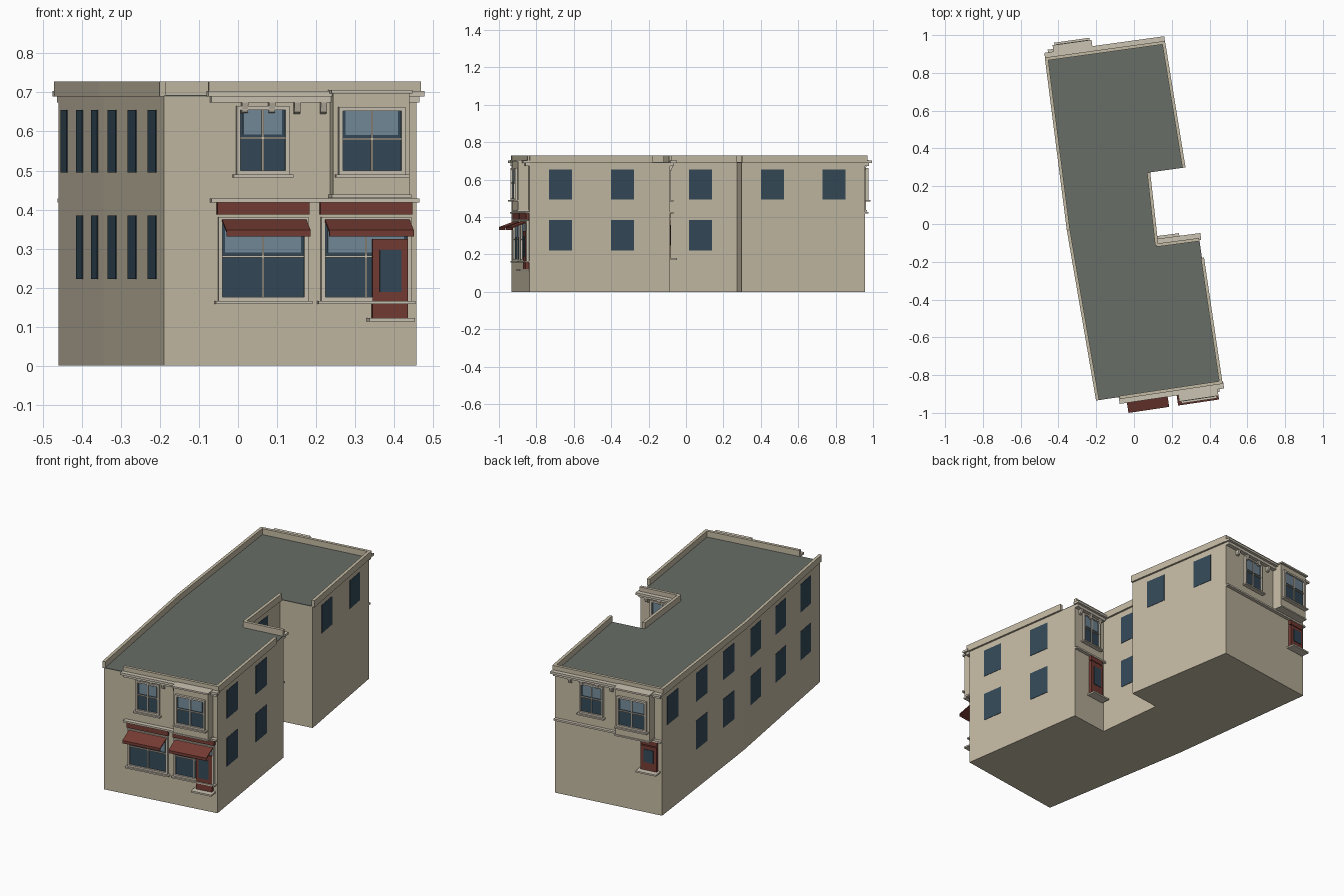
import bpy, bmesh
from mathutils import Vector

if "Cube" in bpy.data.objects:
    bpy.data.objects.remove(bpy.data.objects["Cube"])


def material(name, r, g, b):
    m = bpy.data.materials.new(name)
    m.diffuse_color = (r, g, b, 1)
    m.use_nodes = True
    m.node_tree.nodes["Principled BSDF"].inputs["Base Color"].default_value = m.diffuse_color
    return m


WALL = material("wall_paint", .55, .49, .37)
TRIM = material("trim_paint", .60, .55, .45)
ROOF = material("roof_felt", .14, .155, .135)
GLASS = material("dark_glass", .034, .067, .098)
BLIND = material("pale_glass", .18, .26, .33)
RED = material("red_paint", .18, .045, .034)


def prism(name, base, offset, mat):
    """Extrude a polygon of 3D points along an offset."""
    bm = bmesh.new()
    face = bm.faces.new([bm.verts.new(p) for p in base])
    out = bmesh.ops.extrude_face_region(bm, geom=[face])
    bmesh.ops.translate(bm, vec=offset,
                        verts=[g for g in out["geom"] if isinstance(g, bmesh.types.BMVert)])
    bmesh.ops.recalc_face_normals(bm, faces=bm.faces)
    me = bpy.data.meshes.new(name)
    bm.to_mesh(me)
    bm.free()
    me.materials.append(mat)
    ob = bpy.data.objects.new(name, me)
    bpy.context.collection.objects.link(ob)
    return ob


class Side:
    """One wall: u runs along it, n points outwards, z is up."""

    def __init__(self, p, q):
        self.o = Vector((*p, 0))
        d = Vector((*q, 0)) - self.o
        self.len = d.length
        self.u = d.normalized()
        self.n = Vector((self.u.y, -self.u.x, 0))

    def at(self, u, n, z):
        return self.o + self.u * u + self.n * n + Vector((0, 0, z))

    def profile(self, name, u0, u1, pts, mat):
        return prism(name, [self.at(u0, n, z) for n, z in pts], self.u * (u1 - u0), mat)

    def box(self, name, u0, u1, z0, z1, n0, n1, mat):
        return self.profile(name, u0, u1, [(n0, z0), (n1, z0), (n1, z1), (n0, z1)], mat)


# Footprint, counter-clockwise from the front left corner
A, B, C = (-.19, -.933), (.457, -.837), (.346, -.085)
D, E, F = (.118, -.115), (.075, .272), (.262, .298)
G, H, I = (.155, .957), (-.46, .872), (-.345, -.03)
PLAN = [A, B, C, D, E, F, G, H, I]
TOP, CAP = .69, .728
prism("building_walls", [(x, y, 0) for x, y in PLAN], Vector((0, 0, TOP)), WALL)
prism("roof", [(x, y, TOP) for x, y in PLAN], Vector((0, 0, .004)), ROOF)
front, right, notch, inner = Side(A, B), Side(B, C), Side(C, D), Side(D, E)
rear_right, back, left_back, left_front = Side(F, G), Side(G, H), Side(H, I), Side(I, A)

# Parapets
for name, s, u0, u1 in (("front", front, .115, front.len + .01), ("right", right, 0, .665),
                        ("notch", notch, 0, notch.len), ("inner", inner, 0, inner.len),
                        ("rear_right", rear_right, 0, rear_right.len),
                        ("back", back, -.01, back.len + .01),
                        ("left_back", left_back, 0, left_back.len),
                        ("left_front", left_front, 0, left_front.len)):
    s.box(name + "_parapet", u0, u1, TOP, CAP, -.006, .011, WALL)

# Plain side windows: position along the wall, lower floor present or not
for name, s, spots in (("right", right, ((.22, 1), (.66, 1))),
                       ("inner", inner, ((.5, 1),)),
                       ("rear_right", rear_right, ((.25, 0), (.747, 0))),
                       ("left_back", left_back, ((.13, 0), (.48, 1), (.81, 1))),
                       ("left_front", left_front, ((.15, 1), (.48, 1), (.81, 1)))):
    for t, lower in spots:
        c = t * s.len
        s.box(name + "_upper_window", c - .062, c + .062, .495, .655, -.004, .002, GLASS)
        if lower:
            s.box(name + "_lower_window", c - .062, c + .062, .222, .385, -.004, .002, GLASS)


def sash_window(name, s, u0, u1, z0, z1, n=0.0):
    """Framed window with cross bars, pale upper pane and sill."""
    f = .01
    s.box(name + "_glass", u0 + f, u1 - f, z0 + f, z1 - f, n - .004, n + .003, GLASS)
    mid = z0 + (z1 - z0) * .53
    s.box(name + "_blind", u0 + 1.8 * f, u1 - 1.8 * f, mid + f, z1 - f, n, n + .005, BLIND)
    for a, b in ((u0, u0 + f), (u1 - f, u1)):
        s.box(name + "_jamb", a, b, z0, z1, n, n + .014, TRIM)
    for a, b in ((z0, z0 + f), (z1 - f, z1)):
        s.box(name + "_rail", u0 + f, u1 - f, a, b, n, n + .014, TRIM)
    c = (u0 + u1) / 2
    s.box(name + "_mullion", c - .0025, c + .0025, z0 + f, z1 - f, n, n + .009, TRIM)
    s.box(name + "_crossbar", u0 + f, u1 - f, mid - .0025, mid + .0025, n, n + .010, TRIM)
    s.box(name + "_sill", u0 - .009, u1 + .009, z0 - .008, z0, n, n + .024, TRIM)


def bay(name, s, u0, u1):
    """Projecting upper window box."""
    s.box(name, u0, u1, .435, .697, 0, .058, WALL)
    s.box(name + "_cap", u0 - .006, u1 + .006, .697, .706, 0, .07, TRIM)
    s.box(name + "_foot", u0 - .004, u1 + .004, .43, .438, 0, .063, TRIM)
    sash_window(name + "_window", s, u0 + .013, u1 - .013, .49, .662, .058)


def door(name, s, u0, u1, z0, z1):
    """Glazed door with a stone step."""
    s.box(name, u0, u1, z0, z1, 0, .018, RED)
    h = z1 - z0
    s.box(name + "_glass", u0 + .018, u1 - .018, z0 + .33 * h, z1 - .14 * h, .01, .021, GLASS)
    s.box(name + "_step", u0 - .013, u1 + .013, z0 - .009, z0, 0, .05, TRIM)


def cornice(name, s, u0, u1, brackets):
    """Two-step cornice on small brackets."""
    s.box(name + "_cornice", u0 - .01, u1 + .01, .690, .703, 0, .036, TRIM)
    s.box(name + "_cornice_lower", u0, u1, .674, .690, 0, .022, TRIM)
    for u in brackets:
        s.profile(name + "_bracket", u - .008, u + .008,
                  [(0, .645), (.012, .65), (.02, .674), (0, .674)], TRIM)


# Front facade
cornice("front", front, .12, front.len + .005, (.208, .278, .344, .412))
front.box("front_belt", .12, front.len + .004, .418, .428, 0, .025, TRIM)
sash_window("front_upper_window", front, .187, .323, .49, .665)
bay("front_bay", front, .43, .628)
for k, (u0, u1) in enumerate(((.137, .375), (.403, .642))):
    n = ("left", "right")[k] + "_shop"
    front.box(n + "_sign_band", u0, u1, .387, .418, 0, .016, RED)
    sash_window(n + "_window", front, u0 + .003, u1 - .003, .166, .381)
    front.profile(n + "_awning", u0 + .012, u1 - .008,
                  [(.006, .378), (.09, .347), (.09, .331), (.086, .331), (.086, .342), (.006, .371)],
                  RED)
door("front_door", front, .538, .63, .122, .325)

# Back facade
cornice("back", back, 0, back.len, (.09, .16, .25, .33))
back.box("back_belt", 0, back.len, .418, .428, 0, .018, TRIM)
sash_window("back_upper_window", back, .145, .283, .49, .665)
bay("back_bay", back, .38, .576)
door("back_door", back, .505, .598, .25, .387)
back.box("back_door_transom", .505, .598, .392, .418, 0, .016, RED)

# Notch facade
cornice("notch", notch, 0, notch.len - .01, (.04, .115, .19))
notch.box("notch_belt", 0, notch.len, .418, .428, 0, .018, TRIM)
sash_window("notch_upper_window", notch, .06, .195, .49, .665)
door("notch_door", notch, .115, .205, .18, .387)
notch.box("notch_door_transom", .115, .205, .392, .418, 0, .016, RED)
